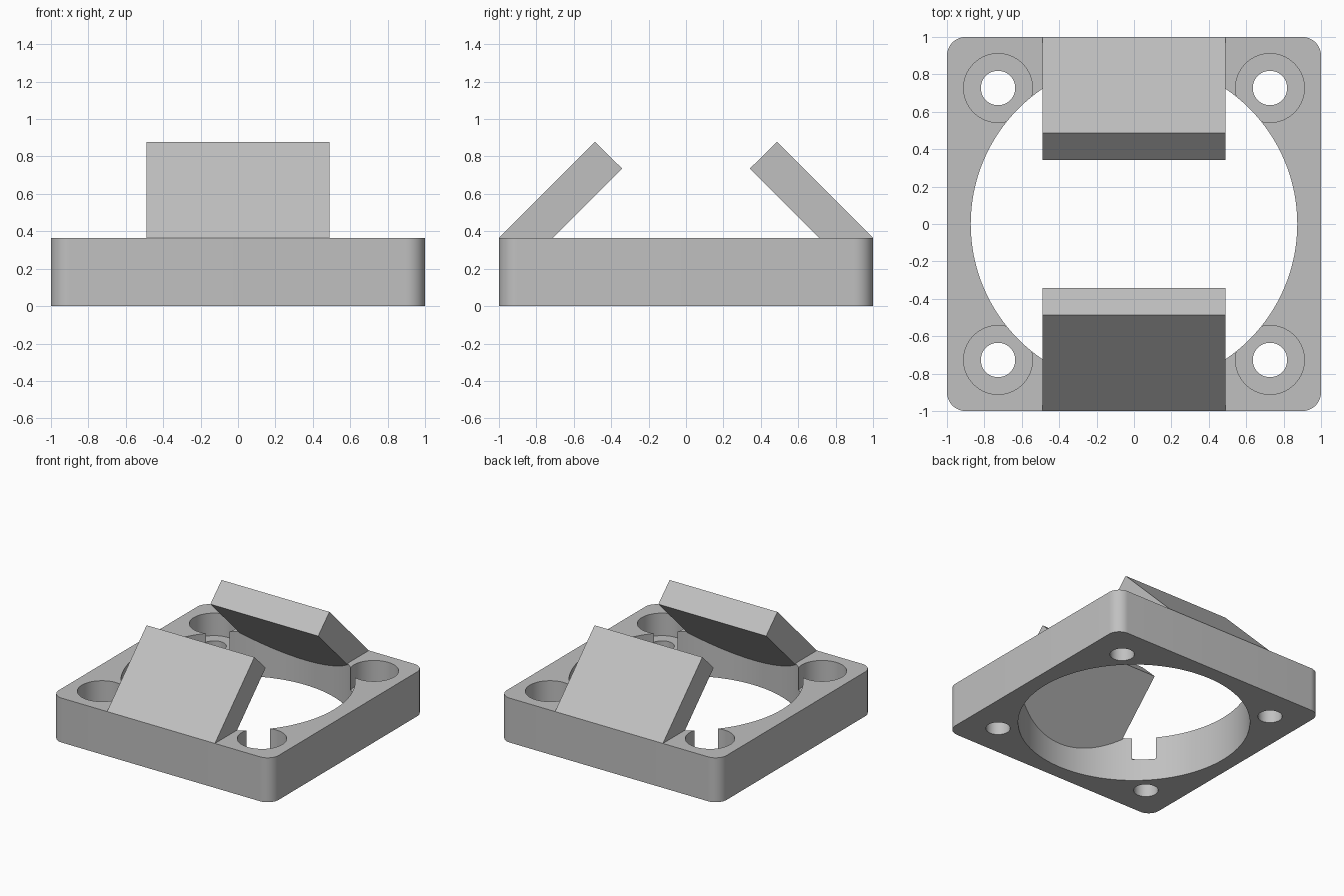
import bpy, bmesh
from math import cos, sin, pi

cube = bpy.data.objects.get("Cube")
if cube:
    bpy.data.objects.remove(cube, do_unlink=True)

HEIGHT = 0.365        # frame thickness
CORNER = 0.1          # frame corner radius
HOLE_POS = 0.727      # screw hole offset from the centre
SEAT_Z = 0.18         # floor of the screw recesses

grey = bpy.data.materials.new("light_grey")
grey.use_nodes = True
grey.diffuse_color = (0.53, 0.53, 0.53, 1)
grey.node_tree.nodes["Principled BSDF"].inputs["Base Color"].default_value = grey.diffuse_color


def prism(name, outline, offset):
    """Extrude a closed outline of 3D points along an offset."""
    bm = bmesh.new()
    face = bm.faces.new([bm.verts.new(p) for p in outline])
    grown = bmesh.ops.extrude_face_region(bm, geom=[face])
    verts = [v for v in grown["geom"] if isinstance(v, bmesh.types.BMVert)]
    bmesh.ops.translate(bm, verts=verts, vec=offset)
    bmesh.ops.recalc_face_normals(bm, faces=bm.faces)
    mesh = bpy.data.meshes.new(name)
    bm.to_mesh(mesh)
    bm.free()
    mesh.materials.append(grey)
    obj = bpy.data.objects.new(name, mesh)
    bpy.context.collection.objects.link(obj)
    return obj


def arc(x, y, z, radius, start, sweep, steps):
    return [(x + radius * cos(start + sweep * i / steps),
             y + radius * sin(start + sweep * i / steps), z) for i in range(steps + 1)]


def drill(target, x, y, radius, bottom, steps):
    """Cut a round hole from the top down to the given level."""
    ring = arc(x, y, bottom, radius, 0, 2 * pi, steps)[:-1]
    cutter = prism("cutter", ring, (0, 0, 1))
    mod = target.modifiers.new("hole", "BOOLEAN")
    mod.operation = "DIFFERENCE"
    mod.solver = "EXACT"
    mod.object = cutter
    bpy.context.view_layer.objects.active = target
    bpy.ops.object.modifier_apply(modifier=mod.name)
    bpy.data.objects.remove(cutter, do_unlink=True)


# Square frame with rounded corners
c = 1 - CORNER
outline = []
for i, (sx, sy) in enumerate([(1, 1), (-1, 1), (-1, -1), (1, -1)]):
    outline += arc(sx * c, sy * c, 0, CORNER, i * pi / 2, pi / 2, 12)
frame = prism("frame", outline, (0, 0, HEIGHT))

# Central bore, screw holes and their recesses
drill(frame, 0, 0, 0.873, -0.5, 128)
for sx in (-1, 1):
    for sy in (-1, 1):
        drill(frame, sx * HOLE_POS, sy * HOLE_POS, 0.184, SEAT_Z, 64)
        drill(frame, sx * HOLE_POS, sy * HOLE_POS, 0.092, -0.5, 48)

bpy.ops.object.select_all(action="DESELECT")
frame.select_set(True)
bpy.context.view_layer.objects.active = frame
bpy.ops.object.shade_smooth_by_angle(angle=pi / 6)

# Slanted tabs, rooted inside the frame and leaning over the bore
profile = [(1, HEIGHT), (0.487, 0.878), (0.341, 0.735), (0.95, 0.126), (0.95, 0.36)]
for name, side in (("front_tab", -1), ("back_tab", 1)):
    prism(name, [(-0.49, side * y, z) for y, z in profile], (0.98, 0, 0))
